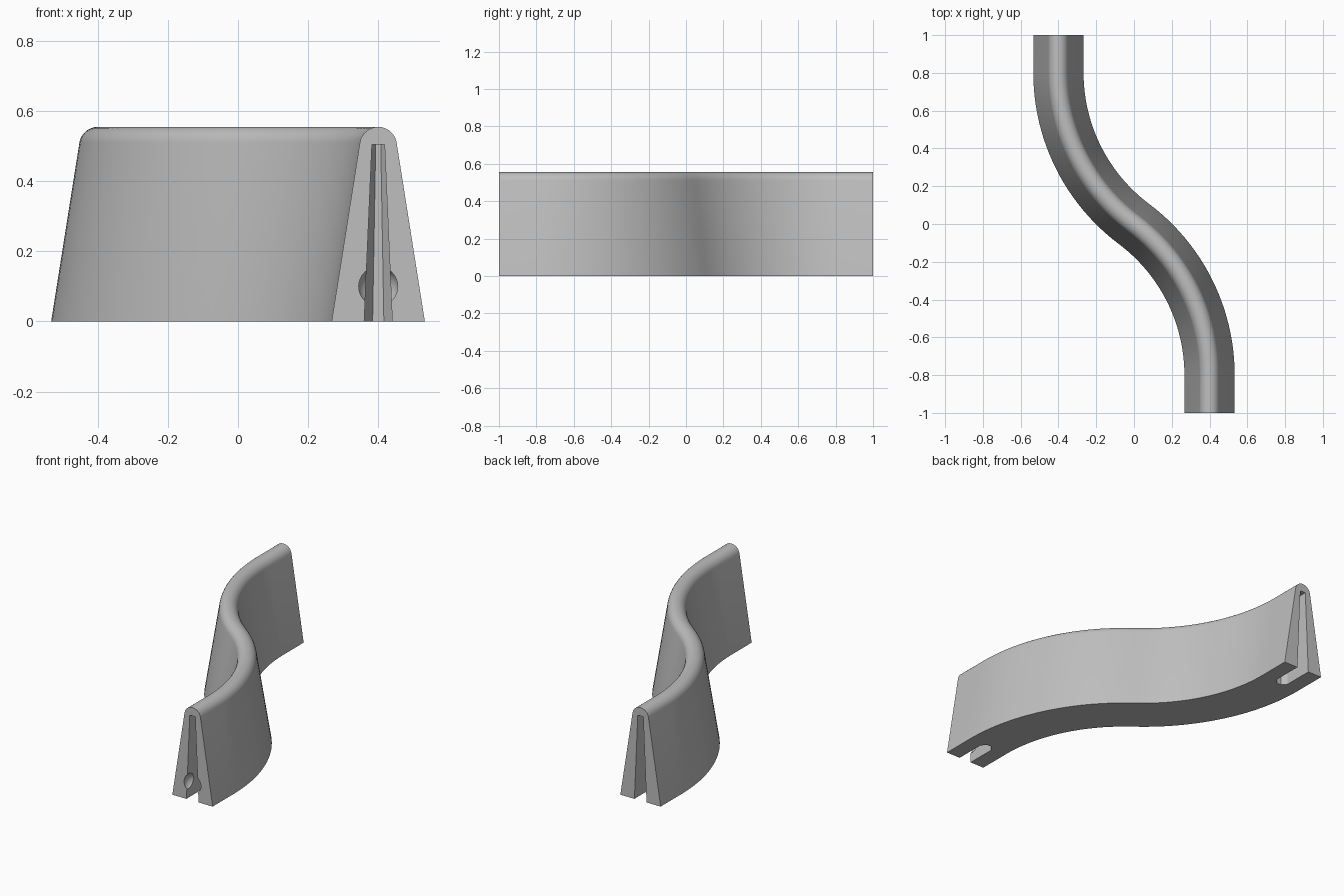
import bpy, bmesh, math
from mathutils import Matrix

cube = bpy.data.objects.get("Cube")
if cube:
    bpy.data.objects.remove(cube, do_unlink=True)

grey = bpy.data.materials.new("concrete_grey")
grey.use_nodes = True
grey.diffuse_color = (0.52, 0.52, 0.52, 1)
grey.node_tree.nodes["Principled BSDF"].inputs["Base Color"].default_value = grey.diffuse_color


def make_object(name, bm):
    bmesh.ops.recalc_face_normals(bm, faces=bm.faces)
    mesh = bpy.data.meshes.new(name)
    bm.to_mesh(mesh)
    bm.free()
    mesh.materials.append(grey)
    obj = bpy.data.objects.new(name, mesh)
    bpy.context.collection.objects.link(obj)
    return obj


def loft(bm, rings):
    """Skin matching closed rings and cap both ends."""
    rows = [[bm.verts.new(p) for p in ring] for ring in rings]
    n = len(rows[0])
    for a, b in zip(rows, rows[1:]):
        for i in range(n):
            j = (i + 1) % n
            bm.faces.new((a[i], a[j], b[j], b[i]))
    bm.faces.new(rows[0])
    bm.faces.new(rows[-1])


# Tapered cross-section with a rounded crest
CREST_R, CREST_Z, STEPS = 0.053, 0.502, 16
lean = math.radians(9)
profile = [(0.133, 0)]
for i in range(STEPS + 1):
    a = lean + (math.pi - 2 * lean) * i / STEPS
    profile.append((CREST_R * math.cos(a), CREST_Z + CREST_R * math.sin(a)))
profile.append((-0.133, 0))

# S-shaped path: straight ends joined by two equal and opposite unit arcs
turn, SEGMENTS = 2 * math.atan(0.5), 24
half = [(0.4, -1.0, 0.0)]
for i in range(SEGMENTS + 1):
    a = turn * i / SEGMENTS
    half.append((math.cos(a) - 0.6, math.sin(a) - 0.8, a))
path = half + [(-x, -y, a) for x, y, a in reversed(half[:-1])]

bm = bmesh.new()
loft(bm, [[(x + u * math.cos(a), y + u * math.sin(a), z) for u, z in profile]
          for x, y, a in path])
barrier = make_object("curved_barrier", bm)


# Tapered coupling slot with chamfered back corners
def slot_ring(z):
    w = 0.04 - 0.0436 * z
    back, front = -0.79, -1.1
    return [(0.4 + x, y, z) for x, y in (
        (-w, front), (w, front), (w, back - 0.03),
        (0.4 * w, back), (-0.4 * w, back), (-w, back - 0.03))]


def slot_cutter(bm):
    loft(bm, [slot_ring(-0.05), slot_ring(0.505)])


# Round locking recess low in the slot
def socket_cutter(bm):
    bmesh.ops.create_uvsphere(bm, u_segments=32, v_segments=16, radius=0.058,
                              matrix=Matrix.Translation((0.4, -0.985, 0.1)))


bpy.context.view_layer.objects.active = barrier
barrier.select_set(True)
for build in (slot_cutter, socket_cutter):
    for angle in (0, math.pi):
        bm = bmesh.new()
        build(bm)
        bm.transform(Matrix.Rotation(angle, 4, 'Z'))
        cutter = make_object("coupling_cutter", bm)
        cutter.hide_render = True
        mod = barrier.modifiers.new("coupling", 'BOOLEAN')
        mod.operation = 'DIFFERENCE'
        mod.solver = 'EXACT'
        mod.object = cutter
        bpy.ops.object.modifier_apply(modifier=mod.name)
        bpy.data.objects.remove(cutter, do_unlink=True)

bpy.ops.object.shade_smooth_by_angle(angle=math.radians(30))
